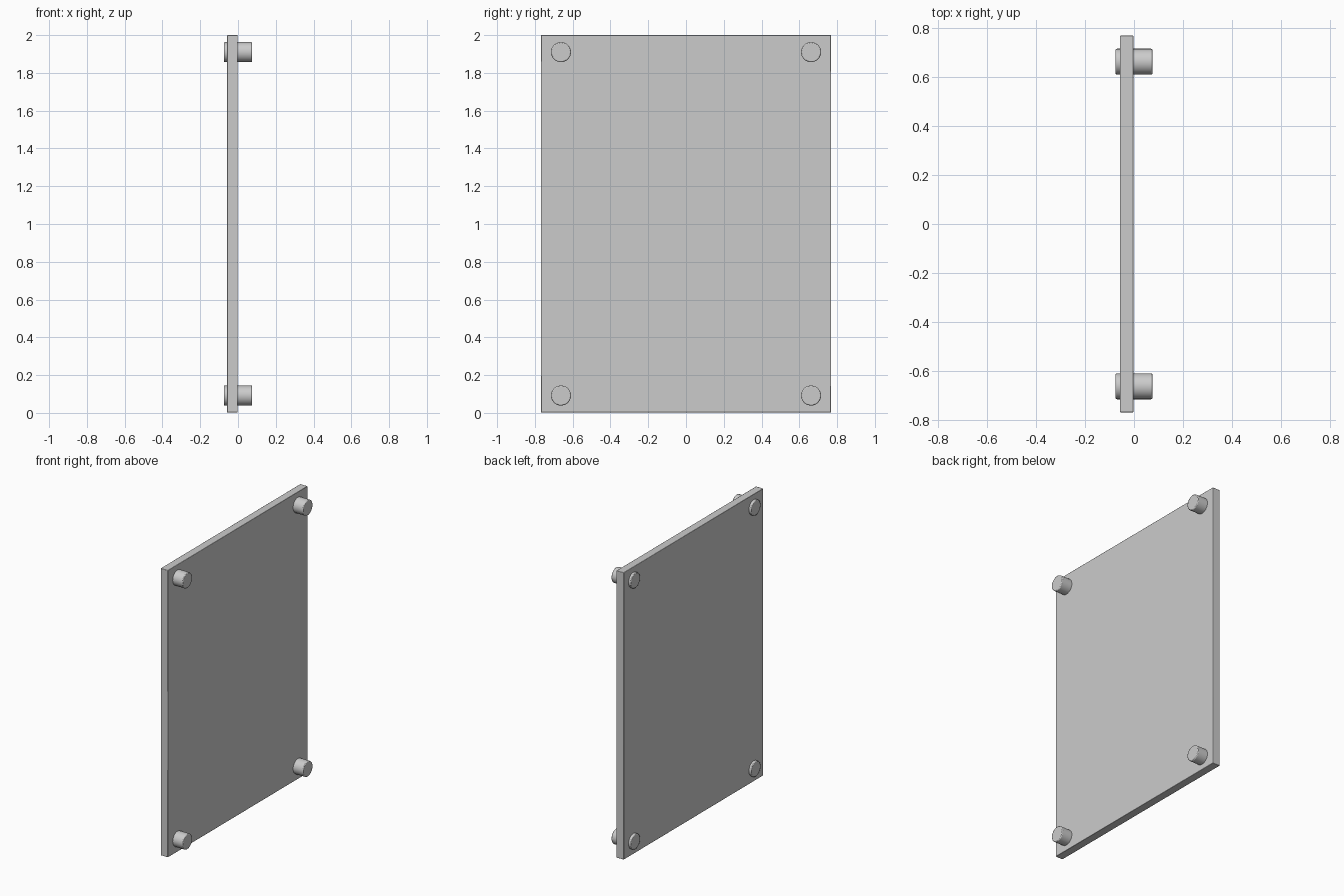
import bpy
from math import pi, radians

if "Cube" in bpy.data.objects:
    bpy.data.objects.remove(bpy.data.objects["Cube"])


def finish(obj, width, segments):
    # Fine softened edge, then smooth shading with sharp creases kept
    bevel = obj.modifiers.new("edge_softening", "BEVEL")
    bevel.width = width
    bevel.segments = segments
    bevel.limit_method = "ANGLE"
    bevel.angle_limit = radians(40)
    bpy.ops.object.shade_smooth_by_angle(angle=radians(30))


# Upright flat panel
bpy.ops.mesh.primitive_cube_add(size=1, location=(-0.03, 0, 1.001))
panel = bpy.context.object
panel.name = "panel"
panel.scale = (0.056, 1.536, 1.998)
bpy.ops.object.transform_apply(location=False, rotation=False, scale=True)
finish(panel, 0.003, 2)

# Standoff pins passing through the four corners
for side, y in (("left", -0.662), ("right", 0.662)):
    for level, z in (("lower", 0.092), ("upper", 1.910)):
        bpy.ops.mesh.primitive_cylinder_add(
            vertices=48, radius=0.053, depth=0.15,
            location=(0, y, z), rotation=(0, pi / 2, 0))
        pin = bpy.context.object
        pin.name = f"standoff_{level}_{side}"
        finish(pin, 0.005, 2)
